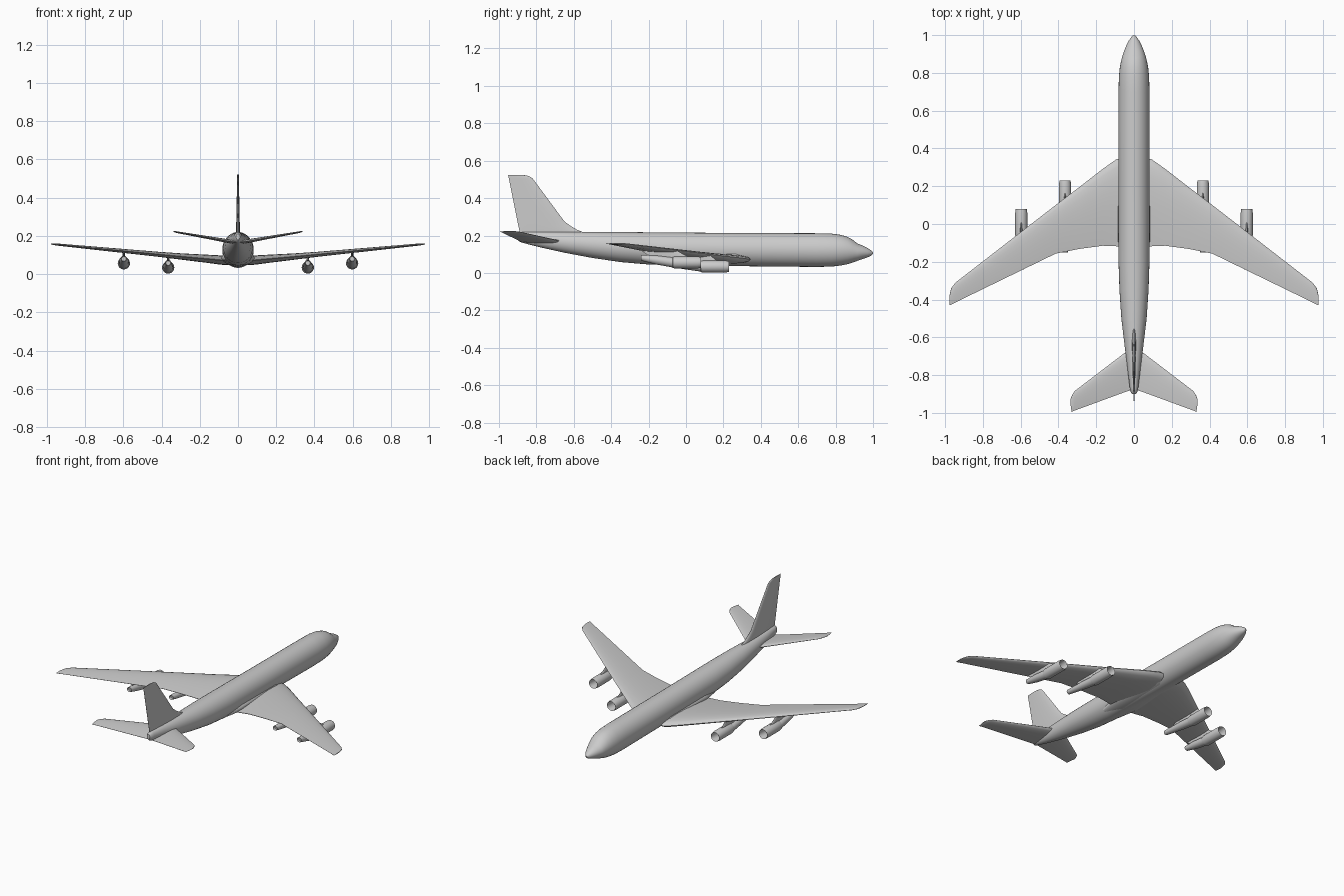
import bpy
import bmesh
import math
from mathutils import Vector

cube = bpy.data.objects.get("Cube")
if cube:
    bpy.data.objects.remove(cube, do_unlink=True)

GREY = (0.6, 0.6, 0.6, 1.0)
paint = bpy.data.materials.new("light_grey_paint")
paint.use_nodes = True
paint.diffuse_color = GREY
paint.node_tree.nodes["Principled BSDF"].inputs["Base Color"].default_value = GREY


def loft(name, rings, angle=35):
    """Skin a list of equal-length closed rings and cap both ends."""
    bm = bmesh.new()
    loops = [[bm.verts.new(p) for p in ring] for ring in rings]
    count = len(loops[0])
    for a, b in zip(loops, loops[1:]):
        for i in range(count):
            j = (i + 1) % count
            bm.faces.new((a[i], a[j], b[j], b[i]))
    bm.faces.new(loops[0])
    bm.faces.new(loops[-1])
    bmesh.ops.recalc_face_normals(bm, faces=bm.faces)
    mesh = bpy.data.meshes.new(name)
    bm.to_mesh(mesh)
    bm.free()
    obj = bpy.data.objects.new(name, mesh)
    bpy.context.collection.objects.link(obj)
    mesh.materials.append(paint)
    bpy.ops.object.select_all(action="DESELECT")
    obj.select_set(True)
    bpy.context.view_layer.objects.active = obj
    bpy.ops.object.shade_smooth_by_angle(angle=math.radians(angle))
    return obj


def body(name, stations, sides=32):
    """Oval body along y from (y, half width, bottom, top) stations."""
    rings = []
    for y, width, low, high in stations:
        ring = []
        for i in range(sides):
            t = math.tau * i / sides
            ring.append(Vector((width * math.cos(t), y,
                                (low + high) / 2 + (high - low) / 2 * math.sin(t))))
        rings.append(ring)
    return loft(name, rings)


def aerofoil(lead, trail, thick, steps=10):
    """Closed loop of (y, offset) points, thick near the leading edge."""
    def half(u):
        return thick * (1.5 * math.sqrt(u) - 0.63 * u - 1.76 * u**2
                        + 1.42 * u**3 - 0.5 * u**4)
    us = [(1 - math.cos(math.pi * i / steps)) / 2 for i in range(steps + 1)]
    upper = [(lead + (trail - lead) * u, max(half(u), thick * 0.03)) for u in reversed(us[1:])]
    lower = [(lead + (trail - lead) * u, -max(half(u), thick * 0.03)) for u in us[1:]]
    return upper + [(lead, 0)] + lower


def flat_blade(name, sections):
    """Mirrored wing from (x, lead, trail, z, thickness) sections."""
    full = [(-s[0], *s[1:]) for s in reversed(sections) if s[0] > 0] + sections
    return loft(name, [[Vector((x, y, z + off)) for y, off in aerofoil(lead, trail, thick)]
                       for x, lead, trail, z, thick in full])


def upright_blade(name, sections, x=0):
    """Vertical blade from (z, lead, trail, thickness) sections."""
    return loft(name, [[Vector((x + off, y, z)) for y, off in aerofoil(lead, trail, thick)]
                       for z, lead, trail, thick in sections])


# Fuselage with a stepped windscreen and an upswept tail
body("fuselage", [
    (1.0, .003, .103, .109), (.99, .014, .092, .12), (.97, .028, .083, .133),
    (.94, .043, .073, .148), (.915, .053, .064, .158), (.89, .061, .055, .178),
    (.865, .068, .047, .192), (.83, .075, .040, .203), (.78, .080, .034, .210),
    (.70, .082, .032, .212), (.2, .082, .037, .214), (-.2, .082, .045, .217),
    (-.35, .077, .058, .219), (-.5, .067, .08, .22), (-.65, .049, .108, .22),
    (-.78, .033, .137, .22), (-.87, .022, .16, .22), (-.89, .017, .167, .218),
    (-.9, .010, .178, .21)])

body("wing_root_fairing", [
    (.36, .06, .055, .10), (.27, .086, .041, .125), (-.08, .086, .044, .125),
    (-.2, .065, .056, .10)])

# Swept wings with raised, rounded tips
flat_blade("wings", [
    (0, .345, -.118, .07, .05), (.09, .345, -.118, .073, .048),
    (.165, .292, -.115, .08, .042), (.29, .195, -.132, .091, .033),
    (.415, .1, -.157, .103, .026), (.945, -.31, -.415, .154, .011),
    (.968, -.34, -.427, .156, .008), (.977, -.38, -.43, .157, .004)])

# Tailplane
flat_blade("tailplane", [
    (0, -.65, -.875, .165, .02), (.04, -.675, -.887, .17, .02),
    (.315, -.885, -.988, .218, .009), (.33, -.91, -.995, .221, .007),
    (.337, -.93, -.95, .222, .003)])

# Fin with a curved fillet at its foot
upright_blade("fin", [
    (.2, -.5, -.886, .02), (.22, -.555, -.89, .02), (.232, -.585, -.892, .02),
    (.25, -.615, -.896, .019), (.275, -.65, -.901, .018), (.505, -.82, -.947, .009),
    (.518, -.84, -.95, .008), (.524, -.87, -.951, .005)])


def engine(side, place, x, front, z, length, lead, wing_z):
    """Hollow cowl with a hub, a tapered core and a pylon to the wing."""
    profile = [(.03, .001), (.036, .006), (.05, .011), (.06, .011), (.06, .026),
               (.006, .027), (0, .029), (.02, .032), (.14, .032), (.15, .030),
               (.152, .027), (.24, .024), (length, .015), (length - .015, .012)]
    rings = []
    for back, radius in profile:
        lift = .025 * max(0, back - .15) / (length - .15)
        rings.append([Vector((x + radius * math.cos(math.tau * i / 24), front - back,
                              z + lift + radius * math.sin(math.tau * i / 24)))
                      for i in range(24)])
    loft(f"{side}_{place}_engine", rings)
    upright_blade(f"{side}_{place}_pylon", [
        (z + .02, front - .05, front - length + .06, .012),
        (wing_z, lead - .01, lead - .2, .012)], x)


for side, sign in (("left", 1), ("right", -1)):
    engine(side, "inner", sign * .365, .23, .034, .38, .135, .098)
    engine(side, "outer", sign * .597, .08, .056, .32, -.04, .12)
